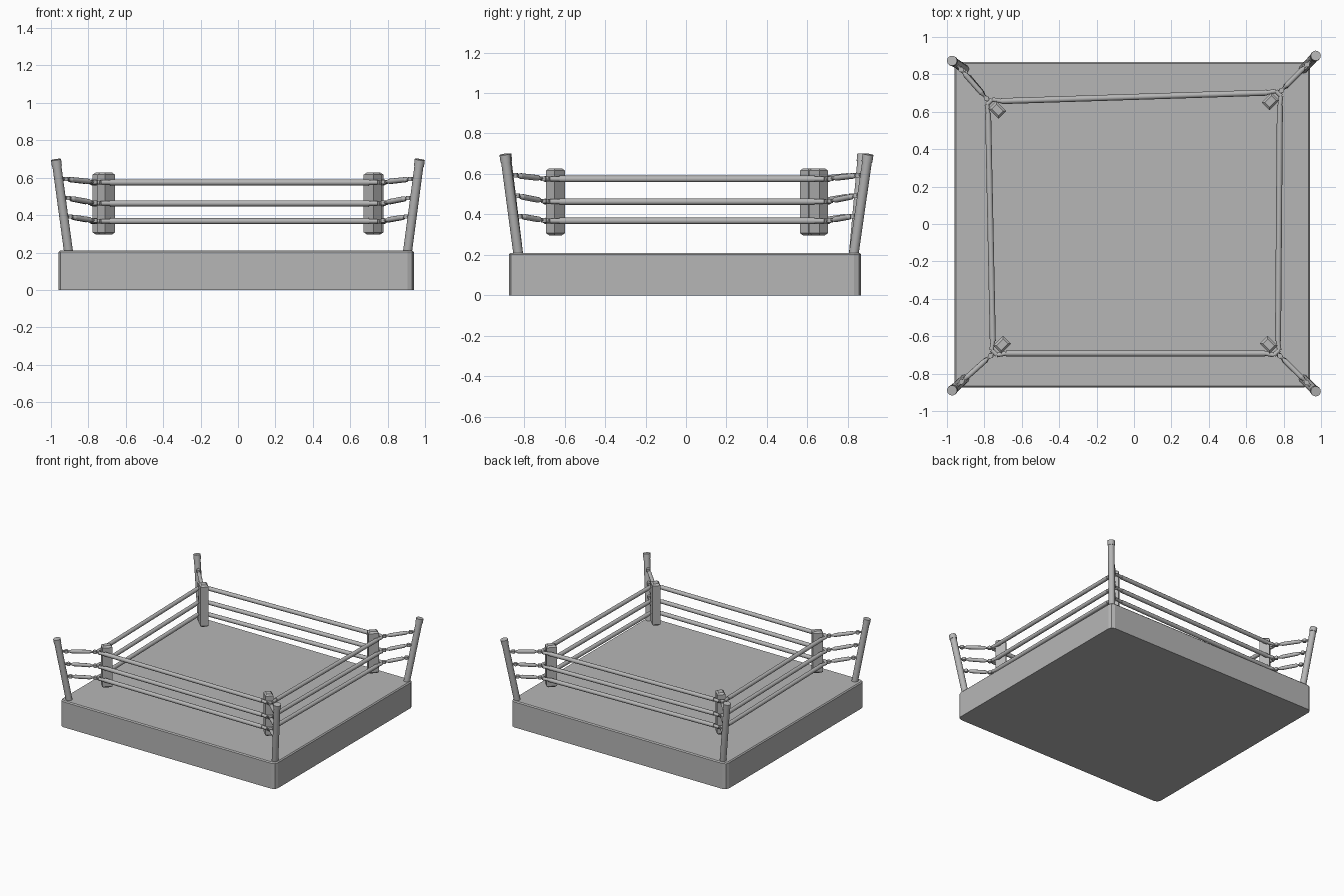
import bpy
import bmesh
import math
from mathutils import Vector, Matrix

cube = bpy.data.objects.get("Cube")
if cube:
    bpy.data.objects.remove(cube, do_unlink=True)

GREY = (0.47, 0.47, 0.47, 1)
grey = bpy.data.materials.new("plain grey")
grey.diffuse_color = GREY
grey.use_nodes = True
grey.node_tree.nodes["Principled BSDF"].inputs["Base Color"].default_value = GREY


def finish(bm, name, smooth=True):
    mesh = bpy.data.meshes.new(name)
    bm.to_mesh(mesh)
    bm.free()
    mesh.materials.append(grey)
    ob = bpy.data.objects.new(name, mesh)
    bpy.context.collection.objects.link(ob)
    if smooth:
        bpy.ops.object.select_all(action='DESELECT')
        ob.select_set(True)
        bpy.context.view_layer.objects.active = ob
        bpy.ops.object.shade_smooth_by_angle(angle=math.radians(40))
    return ob


def rod(bm, a, b, r1, r2=None, sides=12):
    """Cylinder or cone between two points."""
    a, b = Vector(a), Vector(b)
    axis = b - a
    turn = axis.to_track_quat('Z', 'Y').to_matrix().to_4x4()
    bmesh.ops.create_cone(bm, cap_ends=True, segments=sides, radius1=r1,
                          radius2=r1 if r2 is None else r2, depth=axis.length,
                          matrix=Matrix.Translation((a + b) / 2) @ turn)


def box(bm, size, matrix):
    return bmesh.ops.create_cube(bm, size=1, matrix=matrix @ Matrix.Diagonal((*size, 1)))


# Platform with cut vertical corners and a softened top edge
bm = bmesh.new()
box(bm, (1.9, 1.74, 0.21), Matrix.Translation((-0.01, -0.005, 0.105)))
upright = [e for e in bm.edges if abs(e.verts[0].co.z - e.verts[1].co.z) > 0.1]
bmesh.ops.bevel(bm, geom=upright, offset=0.034, segments=2, profile=0.5, affect='EDGES')
rim = [e for e in bm.edges if min(v.co.z for v in e.verts) > 0.2]
bmesh.ops.bevel(bm, geom=rim, offset=0.008, segments=1, affect='EDGES')
finish(bm, "platform", False)

# Corners in order around the ring: side signs, pad centre, post top
CORNERS = [
    (-1, -1, (-0.705, -0.645), (-0.973, -0.89)),
    (1, -1, (0.72, -0.645), (0.972, -0.895)),
    (1, 1, (0.73, 0.655), (0.972, 0.9)),
    (-1, 1, (-0.73, 0.61), (-0.973, 0.873)),
]
# Height of each rope, and height where its turnbuckle meets the post
LEVELS = [(0.368, 0.397), (0.463, 0.498), (0.575, 0.597)]


def rope_ends(corner):
    """Ends of the front/back rope and of the side rope at one corner."""
    sx, sy, (cx, cy), _ = corner
    return (Vector((cx - sx * 0.02, cy + sy * 0.047)),
            Vector((cx + sx * 0.05, cy - sy * 0.02)))


for corner in CORNERS:
    sx, sy, pad, top = corner
    label = ("front" if sy < 0 else "back") + ("_left" if sx > 0 else "_right")
    out = Vector((sx, sy)).normalized()
    centre = Vector(pad)

    # Leaning post with a collar cap
    base = Vector((sx * 0.905, sy * 0.828, 0.195))
    tip = Vector((*top, 0.697))
    neck = base.lerp(tip, 0.93)
    bm = bmesh.new()
    rod(bm, base, neck, 0.024, sides=16)
    rod(bm, neck, tip, 0.027, sides=16)
    finish(bm, label + "_post")

    # Padded block with tapered ends
    bm = bmesh.new()
    facing = Matrix.Translation((*pad, 0.462)) @ Matrix.Rotation(math.atan2(sy, sx), 4, 'Z')
    box(bm, (0.075, 0.06, 0.332), facing)
    ends = [e for e in bm.edges if abs(e.verts[0].co.z - e.verts[1].co.z) < 0.1]
    bmesh.ops.bevel(bm, geom=ends, offset=0.012, segments=1, affect='EDGES')
    finish(bm, label + "_corner_pad", False)

    # Turnbuckles and the rope loops behind the pad
    bm = bmesh.new()
    for rope_z, post_z in LEVELS:
        near = Vector((*(centre + out * 0.06), rope_z))
        far = base.lerp(tip, (post_z - base.z) / (tip.z - base.z))
        path = [near.lerp(far, t) for t in (0, 0.18, 0.24, 0.68, 0.74, 1)]
        rod(bm, path[0], path[1], 0.008, sides=8)
        rod(bm, path[1], path[2], 0.008, 0.014)
        rod(bm, path[2], path[3], 0.014)
        rod(bm, path[3], path[4], 0.014, 0.008)
        rod(bm, path[4], path[5], 0.008, sides=8)
        # Eye fittings at both ends of the sleeve
        for t in (0.09, 0.82):
            eye = near.lerp(far, t)
            rod(bm, eye - Vector((0, 0, 0.011)), eye + Vector((0, 0, 0.011)), 0.014)
        a, b = rope_ends(corner)
        bend = [a, centre + out * 0.06 + (a - b) * 0.2, centre + out * 0.06 + (b - a) * 0.2, b]
        for p, q in zip(bend, bend[1:]):
            rod(bm, (*p, rope_z), (*q, rope_z), 0.012)
    finish(bm, label + "_turnbuckles")

# Three ropes along each side
for i, name in enumerate(("front", "left", "back", "right")):
    start, stop = CORNERS[i], CORNERS[(i + 1) % 4]
    a, b = rope_ends(start)[i % 2], rope_ends(stop)[i % 2]
    bm = bmesh.new()
    for rope_z, _ in LEVELS:
        rod(bm, (*a, rope_z), (*b, rope_z), 0.016)
    finish(bm, name + "_ropes")
